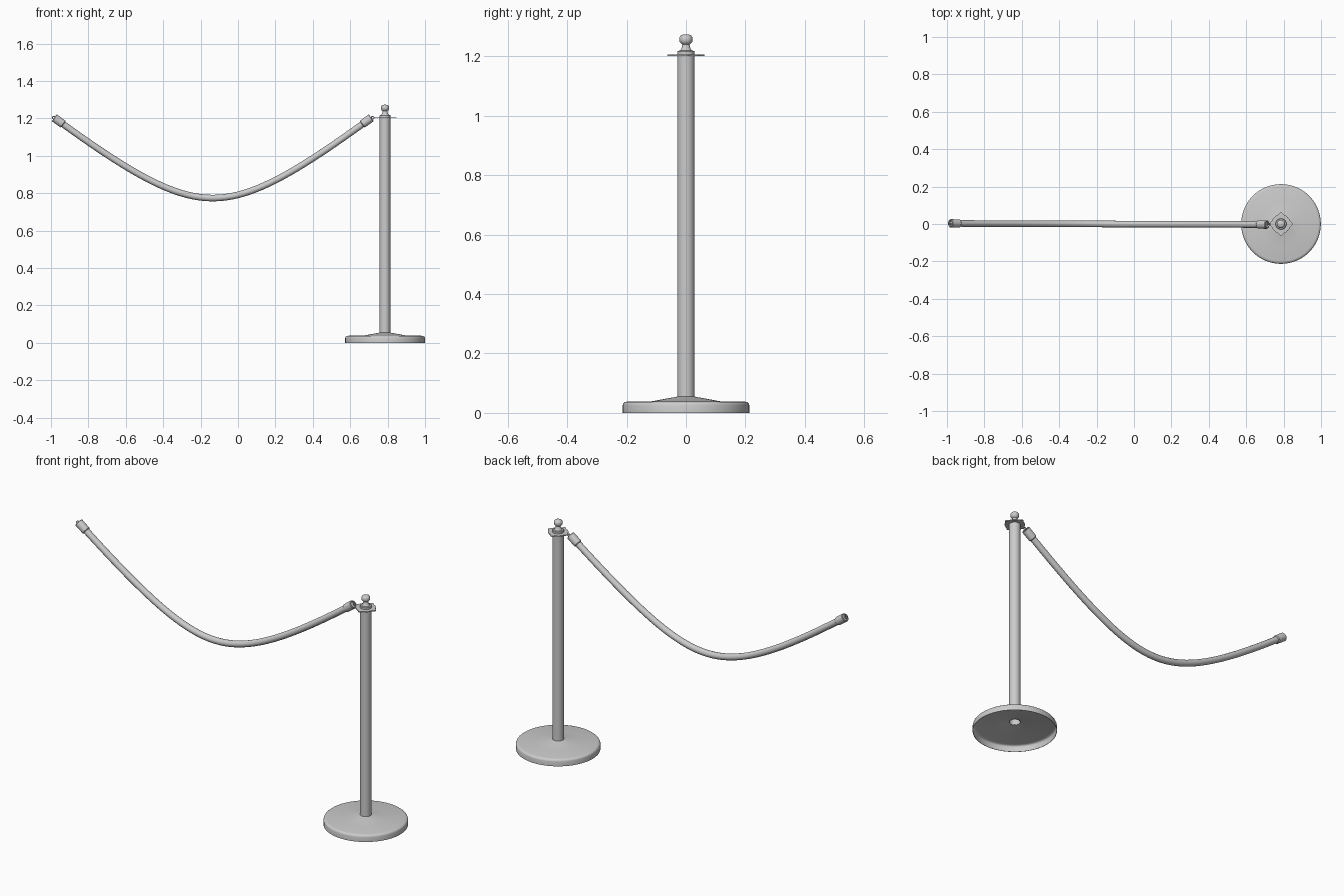
import bpy, bmesh, math
from mathutils import Vector, Matrix

if "Cube" in bpy.data.objects:
    bpy.data.objects.remove(bpy.data.objects["Cube"])

POST_X = 0.786


def finish(name, bm, angle=35):
    me = bpy.data.meshes.new(name)
    bmesh.ops.remove_doubles(bm, verts=bm.verts, dist=1e-5)
    bmesh.ops.recalc_face_normals(bm, faces=bm.faces)
    bm.to_mesh(me)
    bm.free()
    ob = bpy.data.objects.new(name, me)
    bpy.context.collection.objects.link(ob)
    bpy.ops.object.select_all(action='DESELECT')
    bpy.context.view_layer.objects.active = ob
    ob.select_set(True)
    bpy.ops.object.shade_smooth_by_angle(angle=math.radians(angle))
    return ob


def lathe(name, profile, loc, axis=(0, 0, 1), n=48, closed=False):
    """Spin (radius, height) points around an axis."""
    bm = bmesh.new()
    vs = [bm.verts.new((r, 0, z)) for r, z in profile]
    pairs = list(zip(vs, vs[1:])) + ([(vs[-1], vs[0])] if closed else [])
    edges = [bm.edges.new(p) for p in pairs]
    bmesh.ops.spin(bm, geom=vs + edges, cent=(0, 0, 0), axis=(0, 0, 1),
                   angle=2 * math.pi, steps=n, use_merge=True)
    rot = Vector((0, 0, 1)).rotation_difference(Vector(axis)).to_matrix().to_4x4()
    bm.transform(Matrix.Translation(loc) @ rot)
    return finish(name, bm)


# Base: thin hollow shell with a shallow cone, open underneath
lathe("base", [(0.211, 0), (0.213, 0), (0.213, 0.026), (0.211, 0.032), (0.206, 0.036),
               (0.198, 0.038), (0.115, 0.039), (0.028, 0.055), (0.028, 0.053),
               (0.115, 0.037), (0.198, 0.036), (0.205, 0.034), (0.209, 0.031), (0.211, 0.026)],
      (POST_X, 0, 0), n=64, closed=True)

# Post: tube closed at the top
lathe("post", [(0.028, 0.05), (0.029, 0.05), (0.029, 1.204), (0, 1.204)], (POST_X, 0, 0))

# Finial: collar, neck and flattened ball
ball = [(0.0215, 1.249), (0.0222, 1.256), (0.0215, 1.263), (0.018, 1.269),
        (0.011, 1.2725), (0, 1.2735)]
lathe("finial", [(0, 1.204), (0.029, 1.204), (0.029, 1.216), (0.027, 1.218), (0.020, 1.219),
                 (0.016, 1.225), (0.013, 1.233), (0.012, 1.239), (0.017, 1.243)] + ball,
      (POST_X, 0, 0))

# Hook plate: thin disc with four small lobes
bm = bmesh.new()
N = 96
rim = []
for i in range(N):
    a = 2 * math.pi * i / N
    r = 0.051 + 0.011 * max(0, math.cos(4 * a)) ** 3
    rim.append(bm.verts.new((POST_X + r * math.cos(a), r * math.sin(a), 1.201)))
bottom = bm.faces.new(rim)
top = bmesh.ops.extrude_face_region(bm, geom=[bottom], use_keep_orig=True)["geom"]
bmesh.ops.translate(bm, vec=(0, 0, 0.005),
                    verts=[v for v in top if isinstance(v, bmesh.types.BMVert)])
finish("hook_plate", bm)

# Rope: sag with straight flanks and a rounded low point
MID, HALF, LOW, SAG, ROUND = -0.135, 0.845, 0.774, 0.428, 0.5
K = SAG / (math.hypot(1, ROUND) - ROUND)


def rope_point(t):
    return Vector((MID + HALF * t, -0.003 * t, LOW + K * (math.hypot(t, ROUND) - ROUND)))


cu = bpy.data.curves.new("rope", 'CURVE')
cu.dimensions = '3D'
cu.bevel_depth = 0.0175
cu.bevel_resolution = 4
cu.use_fill_caps = True
sp = cu.splines.new('POLY')
sp.points.add(48)
for i, p in enumerate(sp.points):
    p.co = (*rope_point(-0.97 + 1.94 * i / 48), 1)
rope = bpy.data.objects.new("rope", cu)
bpy.context.collection.objects.link(rope)
bpy.ops.object.select_all(action='DESELECT')
bpy.context.view_layer.objects.active = rope
rope.select_set(True)
bpy.ops.object.convert(target='MESH')
bpy.ops.object.shade_smooth_by_angle(angle=math.radians(40))

# Rope ends: metal ferrules with a recessed tip
for side, s in (("left", -1), ("right", 1)):
    d = (rope_point(s) - rope_point(s * 0.95)).normalized()
    lathe("ferrule_" + side,
          [(0, -0.058), (0.018, -0.058), (0.022, -0.054), (0.0225, -0.02), (0.0225, 0),
           (0.020, 0.003), (0.016, 0.003), (0.015, -0.006), (0, -0.006)],
          rope_point(s), d, n=32)
    # Small hook eye at the tip
    bm = bmesh.new()
    R, r, n, m = 0.007, 0.0025, 20, 8
    g = [[bm.verts.new(((R + r * math.cos(v)) * math.cos(u), r * math.sin(v),
                        (R + r * math.cos(v)) * math.sin(u)))
          for v in [2 * math.pi * j / m for j in range(m)]]
         for u in [2 * math.pi * i / n for i in range(n)]]
    for i in range(n):
        for j in range(m):
            k, l = (i + 1) % n, (j + 1) % m
            bm.faces.new((g[i][j], g[k][j], g[k][l], g[i][l]))
    off = Vector((0.010, 0.003, 0.002)) if s > 0 else Vector((-0.005, -0.003, 0.002))
    bm.transform(Matrix.Translation(rope_point(s) + off))
    finish("hook_" + side, bm, 60)
